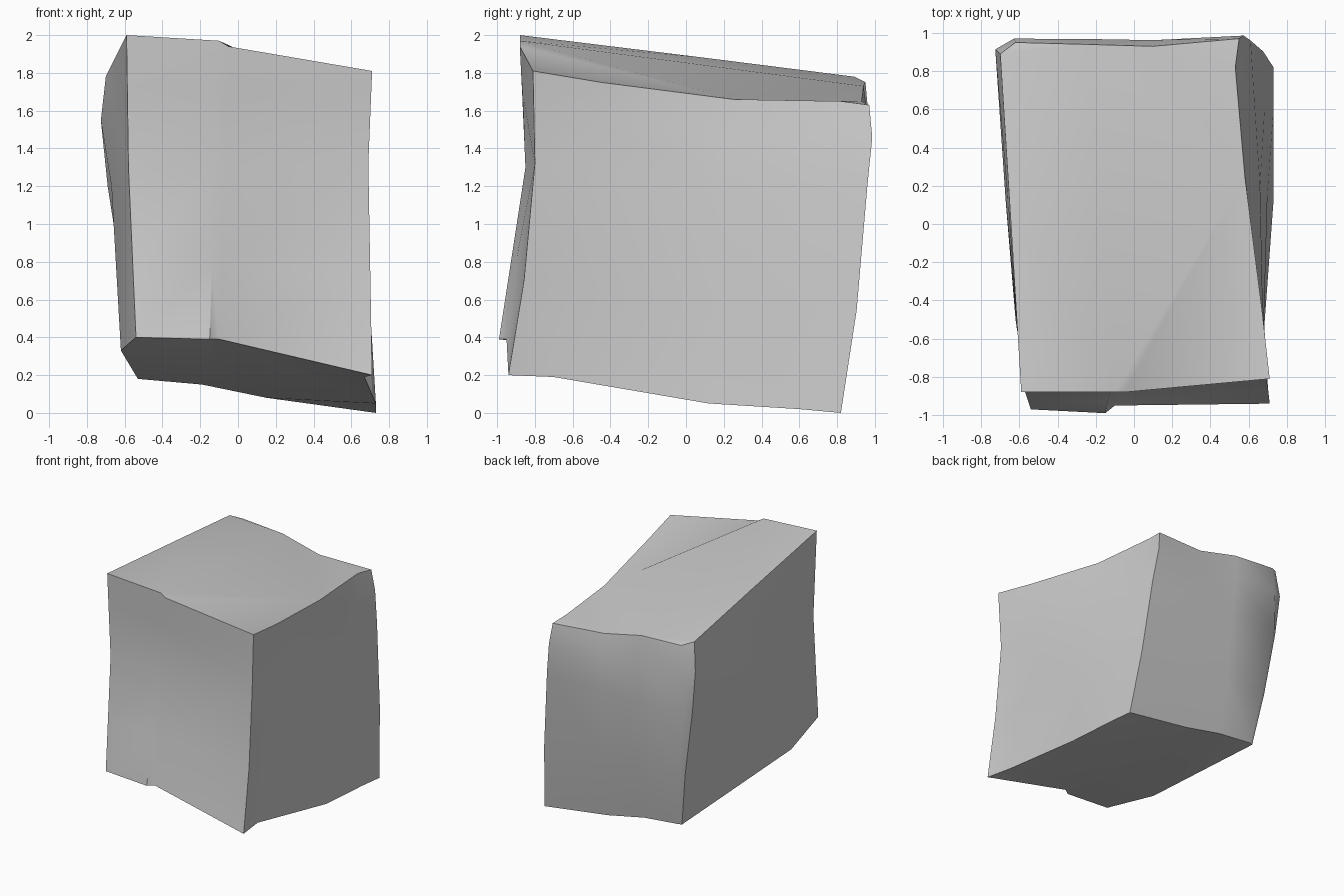
import bpy
import bmesh
import math
from mathutils import Vector

cube = bpy.data.objects.get("Cube")
if cube:
    bpy.data.objects.remove(cube, do_unlink=True)


def make_material(name, colour):
    material = bpy.data.materials.new(name)
    material.use_nodes = True
    material.diffuse_color = colour
    material.node_tree.nodes["Principled BSDF"].inputs["Base Color"].default_value = colour
    return material


# Vertical posts around the block: name -> bottom, waist and top point
posts = {
    "front_left": [(-0.54, -0.97, 0.4), (-0.58, -0.85, 1.3), (-0.59, -0.88, 2)],
    "crack_left": [(-0.15, -0.99, 0.39), (-0.12, -0.85, 1.3), (-0.1, -0.88, 1.97)],
    "crack_right": [(-0.1, -0.95, 0.39), (-0.07, -0.84, 1.3), (-0.05, -0.88, 1.94)],
    "front_right": [(0.71, -0.94, 0.2), (0.69, -0.8, 1.32), (0.71, -0.81, 1.81)],
    "side_front": [(0.67, -0.7, 0.19), (0.68, -0.5, 1.25), (0.67, -0.45, 1.75)],
    "side_right": [(0.73, 0.12, 0.05), (0.66, 0.2, 1.2), (0.58, 0.25, 1.66)],
    "notch": [(0.73, 0.6, 0.02), (0.63, 0.65, 1.2), (0.53, 0.82, 1.65)],
    "back_right": [(0.73, 0.82, 0), (0.61, 0.96, 1.2), (0.55, 0.97, 1.63)],
    "back_middle": [(0.15, 0.82, 0.08), (0.1, 0.96, 1.2), (0.1, 0.93, 1.65)],
    "back_crack": [(-0.19, 0.82, 0.15), (-0.2, 0.96, 1.2), (-0.25, 0.94, 1.73)],
    "back_corner": [(-0.5, 0.82, 0.18), (-0.64, 0.95, 1.2), (-0.62, 0.95, 1.75)],
    "back_left": [(-0.53, 0.81, 0.18), (-0.69, 0.9, 1.2), (-0.7, 0.89, 1.78)],
    "side_left": [(-0.62, -0.5, 0.33), (-0.67, 0.1, 1.2), (-0.65, 0.1, 1.88)],
}

# Facets of the top, with its narrow crack, and of the underside
left_facet = ("front_left", "crack_left", "back_crack", "back_corner", "back_left", "side_left")
right_facet = ("crack_right", "front_right", "side_front", "side_right")
top_facets = [
    left_facet,
    right_facet,
    ("crack_left", "crack_right", "side_right"),
    ("crack_left", "side_right", "notch", "back_middle", "back_crack"),
    ("notch", "back_right", "back_middle"),
]
underside_facets = [
    left_facet,
    right_facet,
    ("crack_left", "crack_right", "back_middle", "back_crack"),
    ("crack_right", "side_right", "notch", "back_right", "back_middle"),
]


def build_block(name, material):
    bm = bmesh.new()
    columns = {}
    for post, points in posts.items():
        bottom, waist, top = map(Vector, points)
        # Knee and rounded shoulder, swelling along the back
        knee = bottom.lerp(waist, 0.45)
        shoulder = waist.lerp(top, 0.6)
        if post.startswith("back"):
            shoulder.y += 0.02
        if post.startswith("back") or post == "front_right":
            knee.y += 0.02
        if post == "back_left":
            shoulder.x -= 0.03
        columns[post] = [bm.verts.new(p) for p in (bottom, knee, waist, shoulder, top)]

    # Side walls between neighbouring posts
    walls = list(columns.values())
    for here, after in zip(walls, walls[1:] + walls[:1]):
        for level in range(len(here) - 1):
            bm.faces.new((here[level], after[level], after[level + 1], here[level + 1]))

    # Faceted top and underside
    for facet in top_facets:
        bm.faces.new([columns[post][-1] for post in facet])
    for facet in underside_facets:
        bm.faces.new([columns[post][0] for post in reversed(facet)])

    bmesh.ops.triangulate(bm, faces=[f for f in bm.faces if len(f.verts) > 3])
    bmesh.ops.recalc_face_normals(bm, faces=bm.faces)
    mesh = bpy.data.meshes.new(name)
    bm.to_mesh(mesh)
    bm.free()
    mesh.materials.append(material)
    block = bpy.data.objects.new(name, mesh)
    bpy.context.collection.objects.link(block)
    return block


stone_block = build_block("stone_block", make_material("light_grey_stone", (0.6, 0.6, 0.6, 1)))

# Soft walls with crisp outer edges
bpy.ops.object.select_all(action="DESELECT")
stone_block.select_set(True)
bpy.context.view_layer.objects.active = stone_block
bpy.ops.object.shade_smooth_by_angle(angle=math.radians(35))
